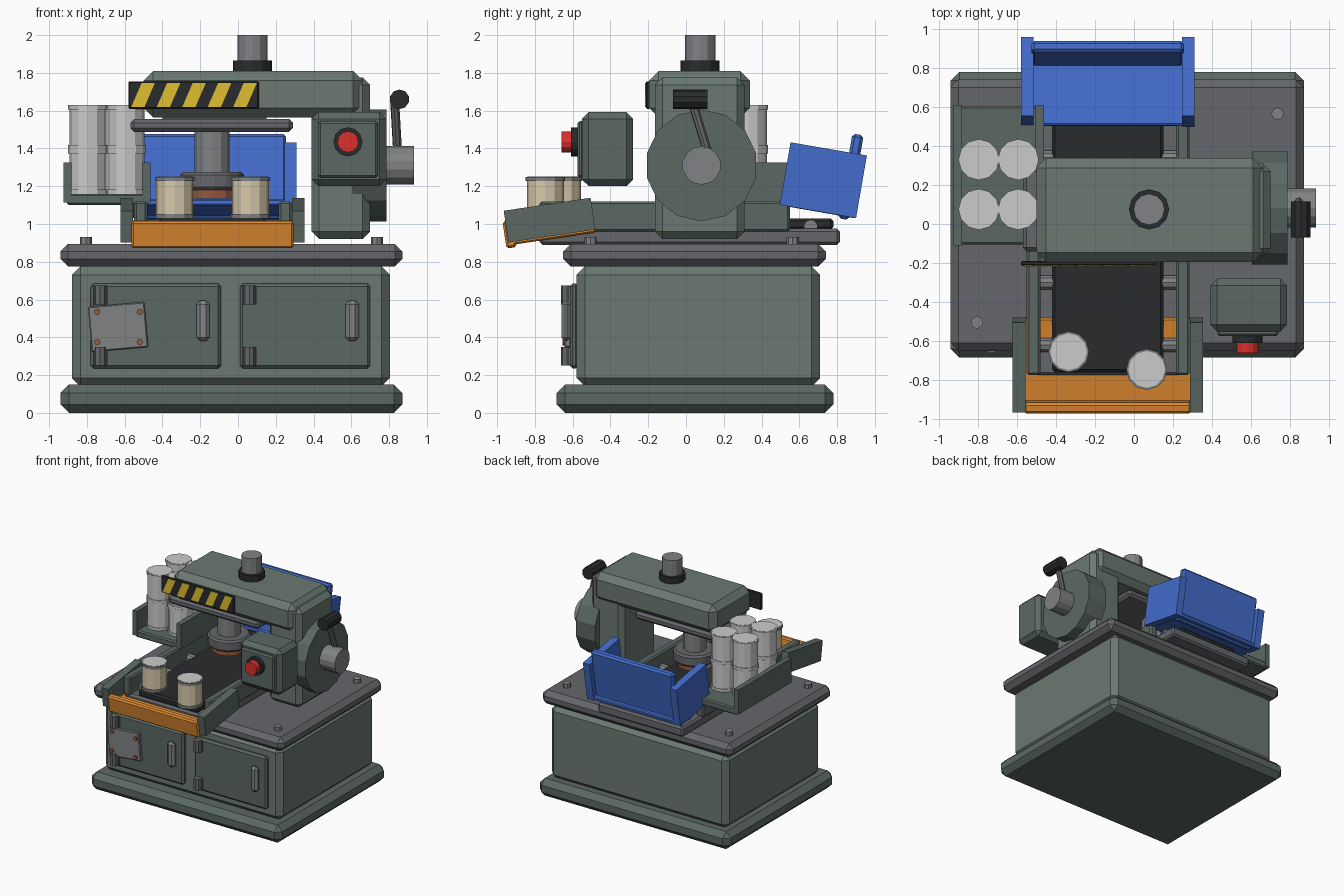
import bpy, bmesh
from math import radians, pi
from mathutils import Matrix, Vector

if "Cube" in bpy.data.objects:
    bpy.data.objects.remove(bpy.data.objects["Cube"])

def mat(name, r, g, b):
    m = bpy.data.materials.new(name)
    m.diffuse_color = (r, g, b, 1)
    m.use_nodes = True
    m.node_tree.nodes["Principled BSDF"].inputs["Base Color"].default_value = m.diffuse_color
    return m

GREEN = mat("green_paint", .145, .19, .165)
DGREEN = mat("dark_green_paint", .105, .14, .125)
STEEL = mat("steel", .22, .225, .23)
PLATE = mat("plate_steel", .13, .135, .145)
BLACK = mat("rubber_black", .022, .024, .026)
ORANGE = mat("orange_paint", .72, .25, .03)
BLUE = mat("blue_paint", .055, .15, .6)
RED = mat("red_button", .7, .03, .025)
YELLOW = mat("hazard_yellow", .75, .52, .03)
COPPER = mat("copper", .3, .1, .045)
TIN = mat("tin", .62, .62, .61)
BEIGE = mat("can_label", .68, .58, .4)

def finish(name, bm, m, bevel=0):
    if bevel:
        bmesh.ops.bevel(bm, geom=bm.edges[:], offset=bevel, segments=1, affect='EDGES')
    bmesh.ops.recalc_face_normals(bm, faces=bm.faces[:])
    me = bpy.data.meshes.new(name)
    bm.to_mesh(me)
    bm.free()
    me.materials.append(m)
    ob = bpy.data.objects.new(name, me)
    bpy.context.collection.objects.link(ob)
    return ob

def box(name, x, y, z, m, bevel=0, frame=None):
    """Chamfered box from min/max pairs, optionally moved by a frame matrix."""
    bm = bmesh.new()
    size = [b - a for a, b in (x, y, z)]
    mid = Vector([(a + b) / 2 for a, b in (x, y, z)])
    bmesh.ops.create_cube(bm, size=1, matrix=Matrix.Translation(mid) @ Matrix.Diagonal((*size, 1)))
    ob = finish(name, bm, m, bevel)
    if frame:
        ob.matrix_world = frame
    return ob

def rod(name, a, b, r, m, n=12, bevel=0, turn=0):
    """Cylinder between two points."""
    a, b = Vector(a), Vector(b)
    d = b - a
    mx = Matrix.Translation((a + b) / 2) @ d.to_track_quat('Z', 'Y').to_matrix().to_4x4() @ Matrix.Rotation(turn, 4, 'Z')
    bm = bmesh.new()
    bmesh.ops.create_cone(bm, cap_ends=True, segments=n, radius1=r, radius2=r, depth=d.length, matrix=mx)
    return finish(name, bm, m, bevel)

# Cabinet
box("plinth", (-.94, .87), (-.685, .78), (0, .15), DGREEN, .045)
box("cabinet", (-.88, .805), (-.58, .71), (.14, .775), GREEN, .045)
box("table_top", (-.94, .87), (-.65, .74), (.775, .895), PLATE, .04)
for x in (-.805, .735):
    for y in (-.505, .565):
        rod("table_bolt", (x, y, .89), (x, y, .93), .032, STEEL, 8)

# Doors with hinges and handles
for x in (-.78, .01):
    box("door", (x, x + .69), (-.615, -.57), (.235, .685), DGREEN, .015)
    for z in (.25, .575):
        rod("door_hinge", (x + .05, -.63, z), (x + .05, -.63, z + .1), .033, PLATE, 8)
        box("hinge_leaf", (x + .03, x + .09), (-.625, -.6), (z + .005, z + .095), PLATE)
    box("door_handle", (x + .56, x + .63), (-.66, -.61), (.38, .595), STEEL, .02)

# Riveted repair patch
patch = Matrix.Translation((-.635, -.63, .455)) @ Matrix.Rotation(radians(-5), 4, 'Y')
box("repair_patch", (-.15, .15), (-.012, .02), (-.12, .12), STEEL, .006, patch)
for x in (-.745, -.52):
    for z in (.375, .535):
        rod("patch_rivet", (x, -.655, z), (x, -.62, z), .017, COPPER, 8)

# Conveyor
box("conveyor_frame", (-.54, .27), (-.775, .815), (.89, .975), PLATE, .015)
box("conveyor_belt", (-.42, .15), (-.76, .78), (.97, 1.03), BLACK, .015)
for x in (-.55, .215):
    box("conveyor_rail", (x, x + .07), (-.775, .55), (.96, 1.12), DGREEN, .012)
for i in range(5):
    y = -.62 + i * .32
    rod("conveyor_roller", (-.49, y, .985), (.225, y, .985), .038, STEEL, 10)

# Front chute
tilt = Matrix.Translation((-.135, -.725, 1.02)) @ Matrix.Rotation(radians(8.5), 4, 'X')
box("chute_floor", (-.43, .43), (-.235, .235), (-.1, -.065), ORANGE, .008, tilt)
box("chute_lip", (-.43, .43), (-.245, -.19), (-.115, .03), ORANGE, .012, tilt)
for s in (-.455, .455):
    box("chute_side", (s - .033, s + .033), (-.23, .235), (-.085, .085), DGREEN, 0, tilt)

# Rear hopper
tilt = Matrix.Translation((-.135, .727, 1.232)) @ Matrix.Rotation(radians(-9.8), 4, 'X')
box("hopper_floor", (-.39, .39), (-.2, .2), (-.17, -.135), BLUE, .008, tilt)
box("hopper_back", (-.39, .39), (.11, .17), (-.185, .27), BLUE, .015, tilt)
for s in (-.412, .412):
    box("hopper_side", (s - .032, s + .032), (-.205, .205), (-.168, .168), BLUE, 0, tilt)

# Press column and arm
box("column", (.39, .7), (-.165, .31), (.92, 1.775), GREEN, .04)
box("press_arm", (-.5, .66), (-.195, .338), (1.565, 1.81), GREEN, .05)
box("arm_underplate", (-.57, .29), (-.14, .29), (1.488, 1.556), PLATE, .02)
box("arm_spacer", (-.4, .15), (-.1, .25), (1.54, 1.58), PLATE)
rod("press_ram", (-.137, .075, 1.25), (-.137, .075, 1.5), .092, STEEL)
rod("press_die", (-.137, .075, 1.18), (-.137, .075, 1.275), .172, PLATE, 12, .015)
rod("die_ring", (-.137, .075, 1.135), (-.137, .075, 1.18), .14, COPPER)
rod("post_collar", (.077, .075, 1.8), (.077, .075, 1.865), .103, BLACK)
rod("top_post", (.077, .075, 1.85), (.077, .075, 2), .08, STEEL)

# Hazard board with slanted stripes
box("hazard_board", (-.58, .11), (-.213, -.19), (1.61, 1.755), BLACK, .006)
for i in range(5):
    x = -.565 + i * .135
    bm = bmesh.new()
    vs = [bm.verts.new((x + dx, -.217, z)) for dx, z in ((0, 1.62), (.07, 1.62), (.125, 1.747), (.055, 1.747))]
    f = bm.faces.new(vs)
    r = bmesh.ops.extrude_face_region(bm, geom=[f])
    bmesh.ops.translate(bm, vec=(0, .01, 0), verts=[v for v in r['geom'] if isinstance(v, bmesh.types.BMVert)])
    finish("hazard_stripe", bm, YELLOW)

# Drive wheel and lever
rod("drive_housing", (.605, .082, 1.31), (.787, .082, 1.31), .296, DGREEN, 14)
rod("drive_hub", (.78, .082, 1.31), (.933, .082, 1.31), .102, STEEL, 14)
rod("lever", (.845, .115, 1.38), (.83, .035, 1.64), .024, PLATE, 8)
rod("lever_grip", (.855, -.07, 1.66), (.855, .115, 1.66), .052, BLACK, 10)

# Control box
box("control_box", (.39, .785), (-.55, -.28), (1.2, 1.592), DGREEN, .035)
box("control_panel", (.425, .74), (-.575, -.54), (1.245, 1.545), DGREEN, .012)
rod("button_ring", (.582, -.61, 1.435), (.582, -.56, 1.435), .077, BLACK)
rod("stop_button", (.582, -.66, 1.435), (.582, -.6, 1.435), .056, RED)

# Can rack
box("rack_floor", (-.905, -.485), (-.105, .605), (1.1, 1.16), DGREEN, .01)
for x in (-.925, -.505):
    box("rack_side", (x, x + .043), (-.11, .61), (1.115, 1.325), DGREEN)

def can(x, y, z, h, body):
    rod("can_body", (x, y, z + .01), (x, y, z + h - .01), .098, body)
    for a in (z, z + h - .022):
        rod("can_rim", (x, y, a), (x, y, a + .022), .105, TIN if body == TIN else STEEL)
    rod("can_lid", (x, y, z + h - .02), (x, y, z + h + .002), .094, TIN)

for x in (-.795, -.593):
    for y in (.075, .33):
        for z in (1.16, 1.395):
            can(x, y, z, .234, TIN)
can(-.335, -.655, 1.03, .22, BEIGE)
can(.065, -.745, 1.03, .22, BEIGE)
